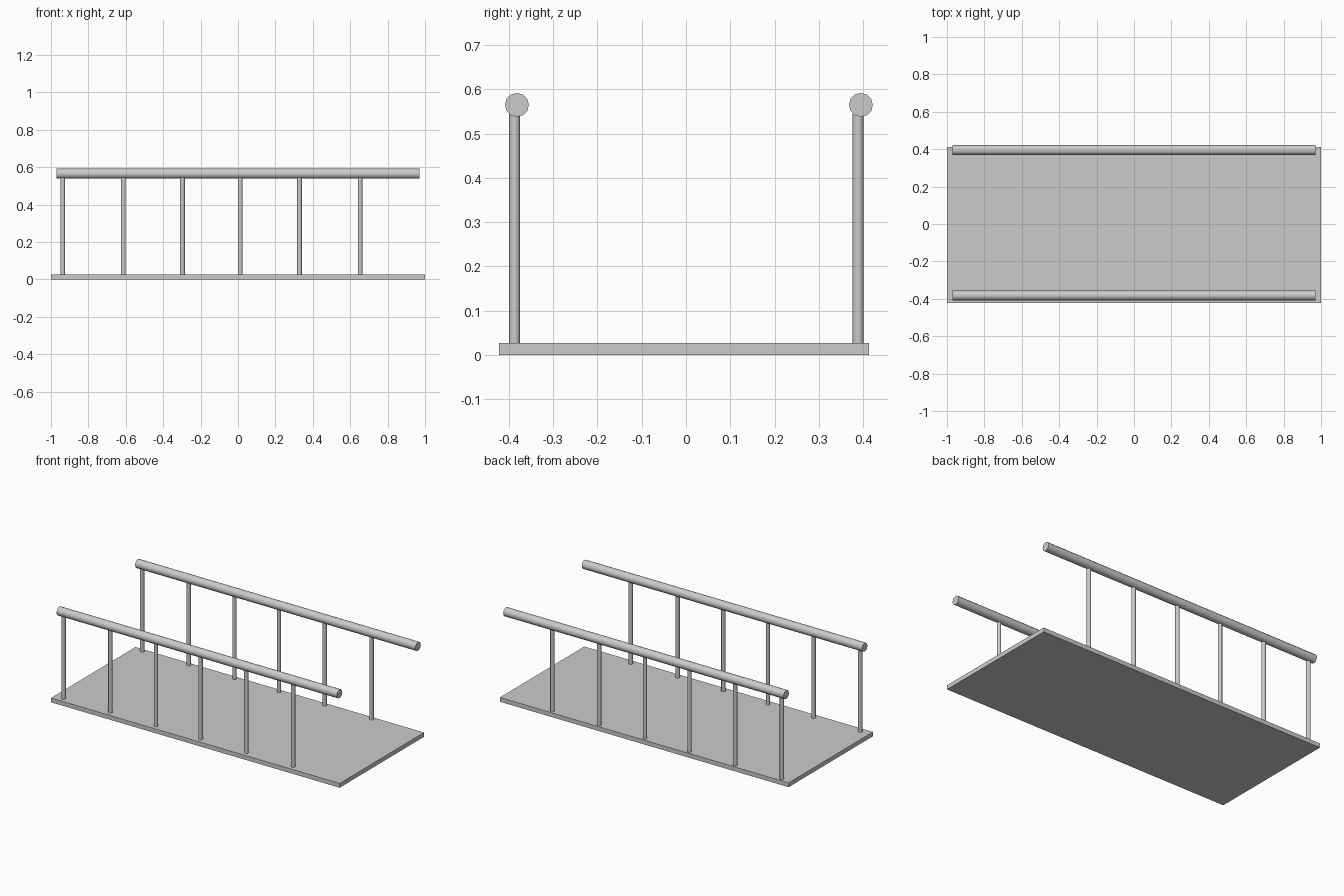
import bpy
from math import pi, radians

if "Cube" in bpy.data.objects:
    bpy.data.objects.remove(bpy.data.objects["Cube"])


def box(name, x0, x1, y0, y1, z0, z1):
    bpy.ops.mesh.primitive_cube_add(size=1, location=((x0 + x1) / 2, (y0 + y1) / 2, (z0 + z1) / 2))
    ob = bpy.context.object
    ob.name = name
    ob.scale = (x1 - x0, y1 - y0, z1 - z0)
    bpy.ops.object.transform_apply(location=False, rotation=False, scale=True)


def rod(name, radius, length, location, rotation=(0, 0, 0)):
    bpy.ops.mesh.primitive_cylinder_add(vertices=12, radius=radius, depth=length,
                                        location=location, rotation=rotation)
    bpy.context.object.name = name
    bpy.ops.object.shade_smooth_by_angle(angle=radians(40))


DECK_TOP = 0.027
RAIL_Z = 0.565
RAIL_R = 0.027
POST_R = 0.0125
POST_X = (-0.937, -0.613, -0.297, 0.012, 0.329, 0.653)

# Flat walkway
box("deck", -1, 1, -0.422, 0.413, 0, DECK_TOP)

# Handrail and its row of posts on each side
for side, rail_y, post_y in (("front", -0.382, -0.387), ("back", 0.395, 0.389)):
    rod(side + "_handrail", RAIL_R, 1.942, (0, rail_y, RAIL_Z), (0, pi / 2, 0))
    z0, z1 = DECK_TOP, RAIL_Z - 0.02
    for i, x in enumerate(POST_X, 1):
        rod(f"{side}_post_{i}", POST_R, z1 - z0, (x, post_y, (z0 + z1) / 2))
